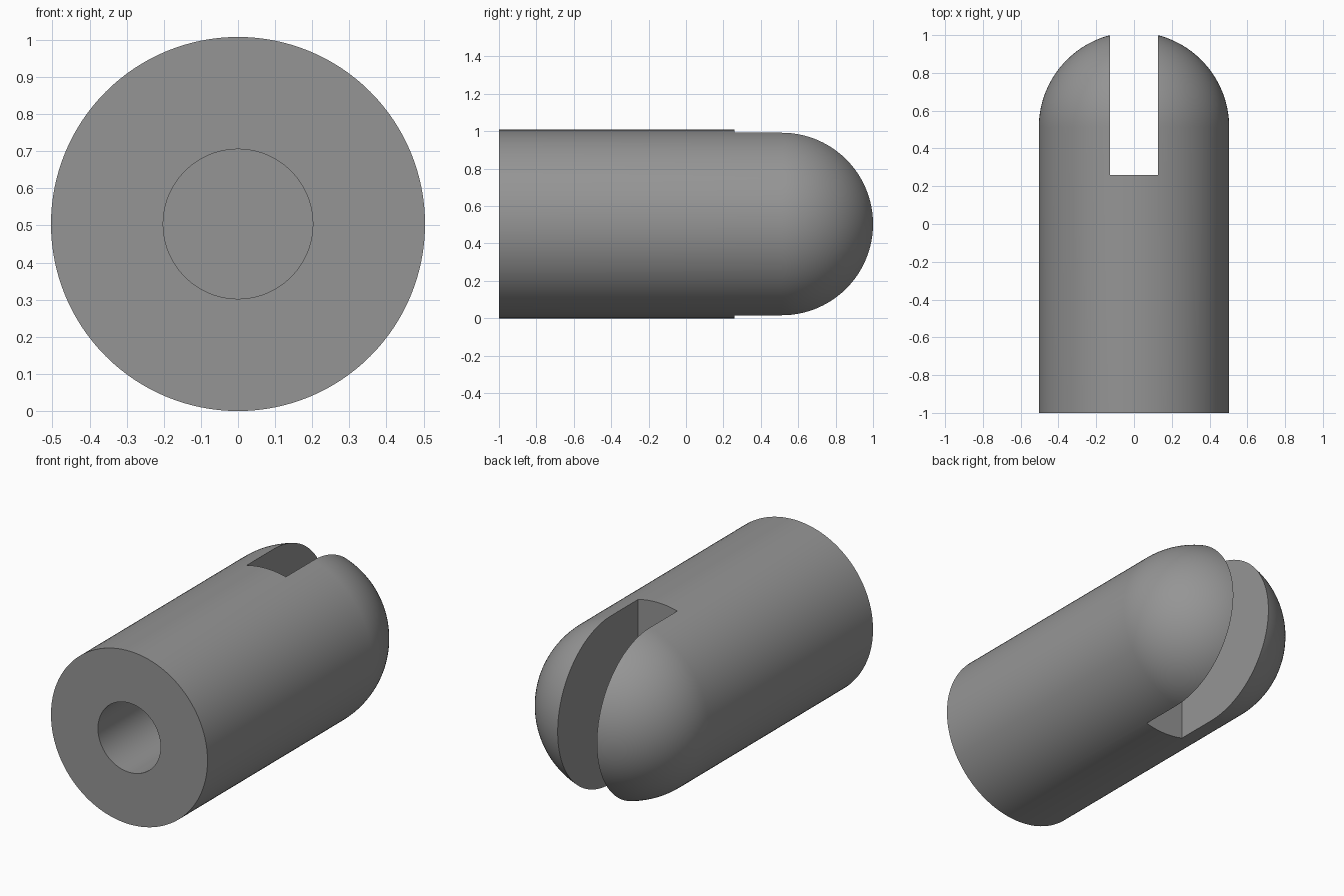
import bpy, bmesh, math
from mathutils import Vector, Matrix

if "Cube" in bpy.data.objects:
    bpy.data.objects.remove(bpy.data.objects["Cube"])

U = 0.1008          # scale of one design unit
R = 5 * U           # body radius
BASE = -1.0         # flat front end
DOME = BASE + 15 * U
SEG = 128

grey = bpy.data.materials.new("mid grey")
grey.diffuse_color = (0.30, 0.30, 0.30, 1)
grey.use_nodes = True
grey.node_tree.nodes["Principled BSDF"].inputs["Base Color"].default_value = grey.diffuse_color


def make_object(name, bm):
    bmesh.ops.recalc_face_normals(bm, faces=bm.faces)
    mesh = bpy.data.meshes.new(name)
    bm.to_mesh(mesh)
    bm.free()
    mesh.materials.append(grey)
    obj = bpy.data.objects.new(name, mesh)
    bpy.context.collection.objects.link(obj)
    return obj


# Pin body: blind bore, flat end, straight wall and hemispherical nose, spun about y
profile = [(0, BASE + 10 * U), (2 * U, BASE + 10 * U), (2 * U, BASE), (R, BASE)]
for i in range(33):
    a = math.pi / 2 * i / 32
    profile.append((R * math.cos(a), DOME + R * math.sin(a)))
bm = bmesh.new()
verts = [bm.verts.new((r if r > 1e-6 else 0, y, R)) for r, y in profile]
edges = [bm.edges.new(p) for p in zip(verts, verts[1:])]
bmesh.ops.spin(bm, geom=verts + edges, cent=(0, 0, R), axis=(0, 1, 0),
               angle=2 * math.pi, steps=SEG, use_duplicate=False)
bmesh.ops.remove_doubles(bm, verts=bm.verts, dist=1e-5)
body = make_object("slotted_pin", bm)

# Slot cutter: through the nose from top to bottom
slot_y = BASE + 12.5 * U
bm = bmesh.new()
bmesh.ops.create_cube(bm, size=1, matrix=Matrix.Translation((0, slot_y + 0.75, R))
                      @ Matrix.Diagonal((2.5 * U, 1.5, 2, 1)))
cutter = make_object("slot_cutter", bm)
cutter.hide_render = True

cut = body.modifiers.new("slot", 'BOOLEAN')
cut.operation = 'DIFFERENCE'
cut.solver = 'EXACT'
cut.object = cutter
bpy.context.view_layer.objects.active = body
body.select_set(True)
bpy.ops.object.modifier_apply(modifier=cut.name)
bpy.data.objects.remove(cutter)

# Smooth wall and nose with crisp rims
bpy.ops.object.select_all(action='DESELECT')
body.select_set(True)
bpy.context.view_layer.objects.active = body
bpy.ops.object.shade_smooth_by_angle(angle=math.radians(30))
